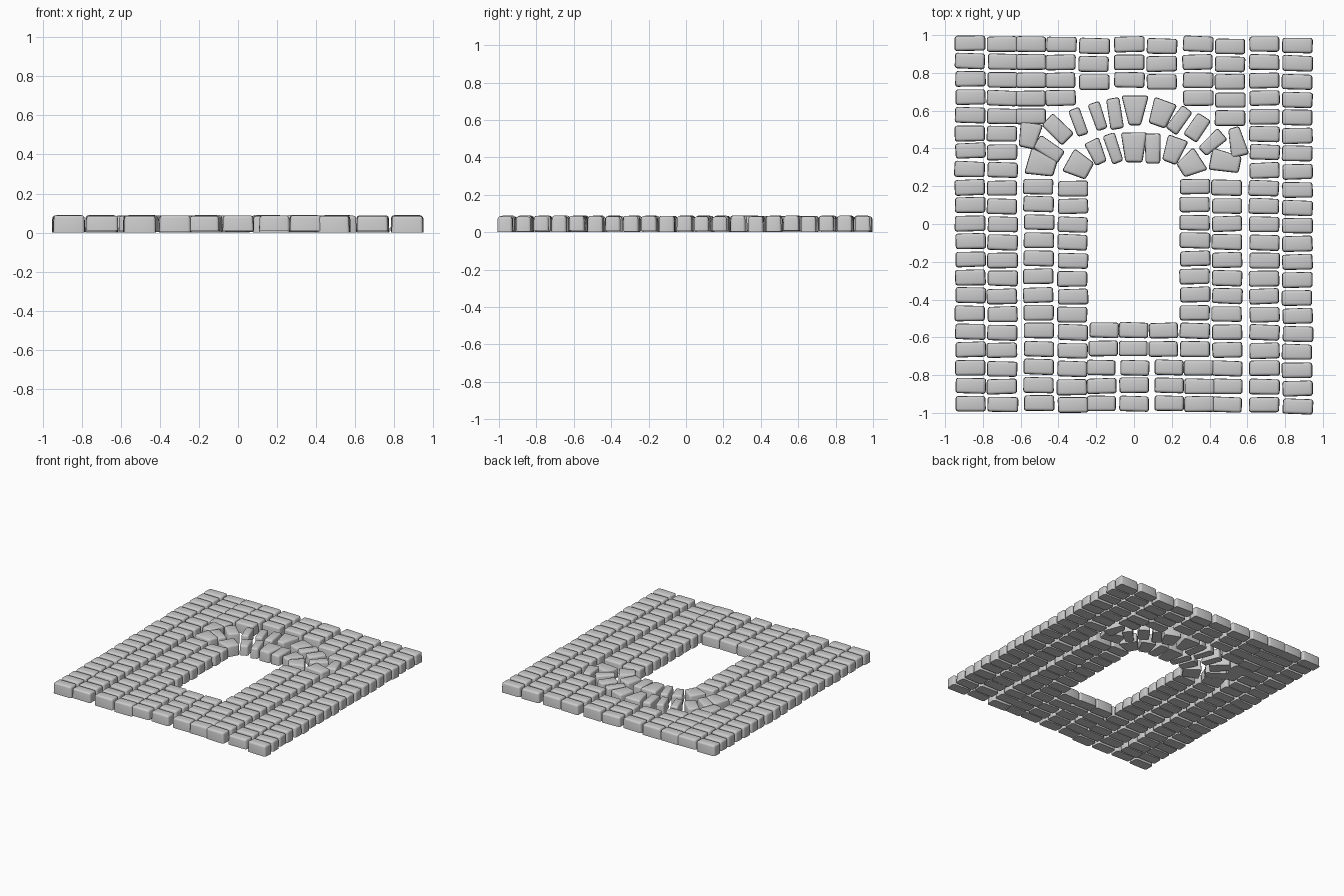
import bpy, bmesh, math, random
from mathutils import Vector

if "Cube" in bpy.data.objects:
    bpy.data.objects.remove(bpy.data.objects["Cube"])

random.seed(4)
TOP = 0.086      # height of the stone faces
PITCH = 0.0955   # spacing between brick rows
FIRST = 0.957    # y centre of the first (top) row


def jit(a):
    return random.uniform(-a, a)


def add_stone(bm, x, y, tilt, length, w_in, w_out, wobble):
    """Tapered block: outward direction is +y turned clockwise by tilt degrees."""
    t = math.radians(tilt)
    out = Vector((math.sin(t), math.cos(t), 0))
    side = Vector((math.cos(t), -math.sin(t), 0))
    base = random.uniform(0.0, 0.010)
    rings = []
    corners = [(-w_in / 2, -length / 2), (w_in / 2, -length / 2),
               (w_out / 2, length / 2), (-w_out / 2, length / 2)]
    corners = [(a + jit(wobble), b + jit(wobble)) for a, b in corners]
    for z, k in ((base, 1.0), (TOP + jit(0.003), 0.97)):
        ring = []
        for a, b in corners:
            p = Vector((x, y, z)) + side * a * k + out * b * k
            ring.append(bm.verts.new(p))
        rings.append(ring)
    lo, hi = rings
    bm.faces.new(lo[::-1])
    bm.faces.new(hi)
    for i in range(4):
        j = (i + 1) % 4
        bm.faces.new((lo[i], lo[j], hi[j], hi[i]))


def finish(bm, name):
    # round every edge except those of the flat underside
    edges = [e for e in bm.edges if max(v.co.z for v in e.verts) > 0.05]
    bmesh.ops.bevel(bm, geom=edges, offset=0.014, segments=3, profile=0.5,
                    affect='EDGES', clamp_overlap=True)
    bmesh.ops.recalc_face_normals(bm, faces=bm.faces[:])
    me = bpy.data.meshes.new(name)
    bm.to_mesh(me)
    bm.free()
    ob = bpy.data.objects.new(name, me)
    bpy.context.collection.objects.link(ob)
    bpy.ops.object.select_all(action='DESELECT')
    ob.select_set(True)
    bpy.context.view_layer.objects.active = ob
    bpy.ops.object.shade_smooth_by_angle(angle=math.radians(40))


def column(name, x, first, last, dy=0.0, width=0.161):
    bm = bmesh.new()
    for i in range(first, last + 1):
        add_stone(bm, x + jit(0.003), FIRST - PITCH * i + dy + jit(0.002),
                  jit(2.0), 0.082, width, width, 0.002)
    finish(bm, name)


def arch(name, stones):
    bm = bmesh.new()
    for s in stones:
        add_stone(bm, *s, 0.002)
    finish(bm, name)


# full-height columns on both sides
column("outer_left_column", -0.867, 0, 20, 0.002)
column("inner_left_column", -0.697, 0, 20, -0.004)
column("inner_right_column", 0.69, 0, 20, -0.004)
column("outer_right_column", 0.865, 0, 20, -0.012)

# short columns above the arch
for n, (x, last, dy) in enumerate([(-0.545, 4, -0.005), (-0.387, 3, -0.005),
                                   (-0.212, 2, -0.015), (-0.025, 2, -0.005),
                                   (0.147, 2, -0.015), (0.338, 3, -0.005),
                                   (0.51, 4, -0.015)]):
    column(f"upper_bricks_{n + 1}", x, 0, last, dy)

# jambs beside the opening
column("left_jamb_outer", -0.505, 8, 20, 0.006)
column("left_jamb_inner", -0.325, 8, 20, -0.005)
column("right_jamb_inner", 0.322, 8, 17, 0.006)
column("right_jamb_foot", 0.345, 18, 20, 0.0)
column("right_jamb_outer", 0.492, 8, 20, -0.002)

# sill and the bricks under it
for n, x in enumerate((-0.16, -0.005, 0.155)):
    column(f"sill_bricks_{n + 1}", x, 16, 17, 0.008, 0.155)
for n, x in enumerate((-0.172, 0.003, 0.187)):
    column(f"lower_bricks_{n + 1}", x, 18, 20, 0.002, 0.155)

# arch stones: x, y, tilt, length, inner width, outer width
arch("inner_arch", [
    (-0.29, 0.31, -62, 0.13, 0.10, 0.135),
    (-0.20, 0.38, -24, 0.135, 0.065, 0.085),
    (-0.11, 0.40, -18, 0.16, 0.06, 0.07),
    (0.0, 0.405, 0, 0.16, 0.09, 0.14),
    (0.10, 0.40, 0, 0.16, 0.08, 0.085),
    (0.21, 0.39, 20, 0.14, 0.08, 0.115),
    (0.30, 0.315, 58, 0.125, 0.085, 0.145)])
arch("outer_arch", [
    (-0.49, 0.315, -73, 0.15, 0.085, 0.145),
    (-0.555, 0.47, 12, 0.135, 0.085, 0.12),
    (-0.45, 0.395, -56, 0.155, 0.08, 0.08),
    (-0.405, 0.50, -46, 0.155, 0.09, 0.09),
    (-0.295, 0.54, -21, 0.15, 0.062, 0.062),
    (-0.19, 0.57, -19, 0.15, 0.058, 0.068),
    (-0.10, 0.585, -9, 0.165, 0.07, 0.07),
    (0.005, 0.60, 0, 0.16, 0.065, 0.145),
    (0.145, 0.585, 20, 0.14, 0.095, 0.13),
    (0.24, 0.55, 36, 0.15, 0.075, 0.065),
    (0.335, 0.51, 34, 0.14, 0.085, 0.085),
    (0.415, 0.43, 48, 0.145, 0.062, 0.082),
    (0.545, 0.435, -14, 0.155, 0.095, 0.06),
    (0.485, 0.33, 102, 0.16, 0.12, 0.09)])
